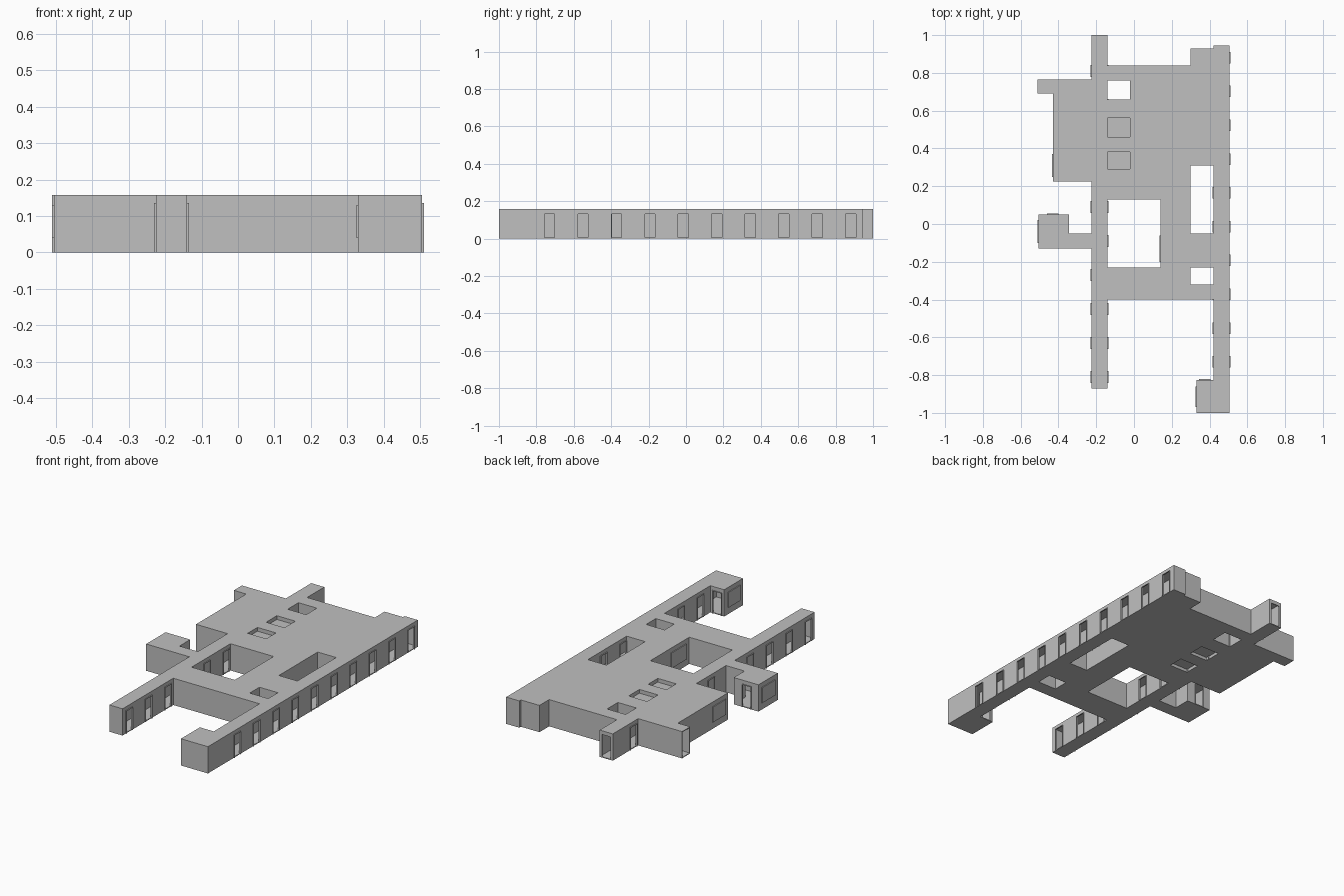
import bpy, bmesh

if "Cube" in bpy.data.objects:
    bpy.data.objects.remove(bpy.data.objects["Cube"], do_unlink=True)

H, T = 0.157, 0.005          # storey height, shell thickness
DOOR_W, DOOR_H = 0.055, 0.135
SILL, HEAD = 0.04, 0.13

grey = bpy.data.materials.new("plain_grey")
grey.use_nodes = True
COL = (0.53, 0.53, 0.53, 1)
grey.diffuse_color = COL
grey.node_tree.nodes["Principled BSDF"].inputs["Base Color"].default_value = COL


def box(bm, x0, x1, y0, y1, z0, z1):
    x0, x1 = sorted((x0, x1))
    y0, y1 = sorted((y0, y1))
    verts = bmesh.ops.create_cube(bm, size=1)["verts"]
    for v in verts:
        v.co = (x1 if v.co.x > 0 else x0, y1 if v.co.y > 0 else y0,
                z1 if v.co.z > 0 else z0)


def finish(name, bm):
    mesh = bpy.data.meshes.new(name)
    bm.to_mesh(mesh)
    bm.free()
    mesh.materials.append(grey)
    bpy.context.collection.objects.link(bpy.data.objects.new(name, mesh))


def slabs(name, x0, x1, y0, y1, low=0, high=H):
    """Floor and roof of one room."""
    bm = bmesh.new()
    box(bm, x0, x1, y0, y1, low, low + T)
    box(bm, x0, x1, y0, y1, high - T, high)
    finish(name, bm)


def wall(name, axis, pos, a, b, out, doors=(), windows=(), frames=True):
    """Wall on the plane axis=pos from a to b, with framed openings."""
    bm = bmesh.new()

    def piece(u0, u1, z0, z1, d0=-T, d1=0):
        p, q = pos + out * d0, pos + out * d1
        if axis == "x":
            box(bm, p, q, u0, u1, z0, z1)
        else:
            box(bm, u0, u1, p, q, z0, z1)

    start = a
    for d in sorted(doors):
        l, r = d - DOOR_W / 2, d + DOOR_W / 2
        if l < a or r > b:
            continue
        piece(start, l, T, H - T)
        piece(l, r, DOOR_H, H - T)
        if frames:
            piece(l - 0.003, l, 0, DOOR_H, 0, T)
            piece(r, r + 0.003, 0, DOOR_H, 0, T)
            piece(l, r, DOOR_H - 0.003, DOOR_H, 0, T)
        start = r
    piece(start, b, T, H - T)
    for l, r in windows:
        piece(l, r, SILL, HEAD, 0, T)
    finish(name, bm)


# Floors and roofs
ROOMS = {
    "left_corridor": (-.225, -.14, -.87, 1),
    "right_corridor": (.42, .505, -.825, .945),
    "front_block": (.33, .505, -1, -.825),
    "hall": (-.02, .42, .31, .84),
    "back_annex": (.3, .42, .84, .93),
    "hall_back_strip": (-.14, -.02, .76, .84),
    "hall_mid_strip": (-.14, -.02, .56, .66),
    "hall_small_strip": (-.14, -.02, .38, .46),
    "hall_front_strip": (-.14, -.02, .13, .29),
    "middle_room": (-.02, .3, .13, .31),
    "passage": (.14, .3, -.23, .13),
    "front_room": (-.14, .3, -.4, -.23),
    "east_link": (.3, .42, -.23, -.05),
    "front_link": (.3, .42, -.4, -.32),
    "left_room": (-.43, -.225, .225, .765),
    "left_stub": (-.51, -.43, .69, .765),
    "side_block": (-.505, -.345, -.13, .05),
    "side_link": (-.345, -.225, -.13, -.05),
}
for room, rect in ROOMS.items():
    slabs(room, *rect)

# Corridor walls with regular doorways
right_doors = [-.73 + .179 * i for i in range(10)]
left_doors = [-.81 + .18 * i for i in range(10)]
wall("right_corridor_outer_wall", "x", .505, -.825, .945, 1, right_doors)
wall("right_corridor_inner_wall", "x", .42, -.825, .945, -1, right_doors)
wall("left_corridor_outer_wall", "x", -.225, -.87, 1, -1, left_doors)
wall("left_corridor_inner_wall", "x", -.14, -.87, 1, 1, left_doors)
wall("right_corridor_back_wall", "y", .945, .42, .505, 1)
wall("left_corridor_front_wall", "y", -.87, -.225, -.14, -1)
wall("left_corridor_back_wall", "y", 1, -.225, -.14, 1, [-.1825], frames=False)

# Front block
wall("front_block_front_wall", "y", -1, .33, .505, -1)
wall("front_block_back_wall", "y", -.825, .33, .42, 1, [.375])
wall("front_block_outer_wall", "x", .505, -1, -.825, 1)
wall("front_block_inner_wall", "x", .33, -1, -.825, -1, windows=[(-.97, -.86)])

# Hall and annex outside walls
wall("hall_back_wall", "y", .84, -.14, .3, 1)
wall("annex_back_wall", "y", .93, .3, .42, 1)
wall("annex_side_wall", "x", .3, .84, .93, -1)
wall("front_room_wall", "y", -.4, -.14, .42, -1)

# Left room, stub, side block and its link
wall("left_room_front_wall", "y", .225, -.43, -.225, -1)
wall("left_room_side_wall", "x", -.43, .225, .69, -1, windows=[(.25, .37)])
wall("left_room_back_wall", "y", .765, -.51, -.225, 1)
wall("left_stub_front_wall", "y", .69, -.51, -.43, -1)
wall("side_block_outer_wall", "x", -.505, -.13, .05, -1, windows=[(-.1, .02)])
wall("side_block_back_wall", "y", .05, -.505, -.345, 1, [-.43])
wall("side_block_inner_wall", "x", -.345, -.05, .05, 1)
wall("side_block_front_wall", "y", -.13, -.505, -.225, -1)
wall("side_link_back_wall", "y", -.05, -.345, -.225, 1)


def court(name, x0, x1, y0, y1, left=True, right=True, windows=()):
    """Walls facing into an open yard."""
    wall(name + "_front_wall", "y", y0, x0, x1, 1)
    wall(name + "_back_wall", "y", y1, x0, x1, -1)
    if left:
        wall(name + "_left_wall", "x", x0, y0, y1, 1)
    if right:
        wall(name + "_right_wall", "x", x1, y0, y1, -1, windows=windows)


# Open yards; the corridors already close one side of each
court("central_yard", -.14, .14, -.23, .13, left=False, windows=[(-.2, -.06)])
court("long_yard", .3, .42, -.05, .31, right=False)
court("small_yard", .3, .42, -.32, -.23, right=False)
court("back_yard", -.14, -.02, .66, .76, left=False)

# Low connectors set below the roof line and above the floor line
for name, y0, y1 in (("back_connector", .46, .56), ("front_connector", .29, .38)):
    court(name, -.14, -.02, y0, y1, left=False)
    slabs(name, -.14, -.02, y0, y1, .018, DOOR_H)
